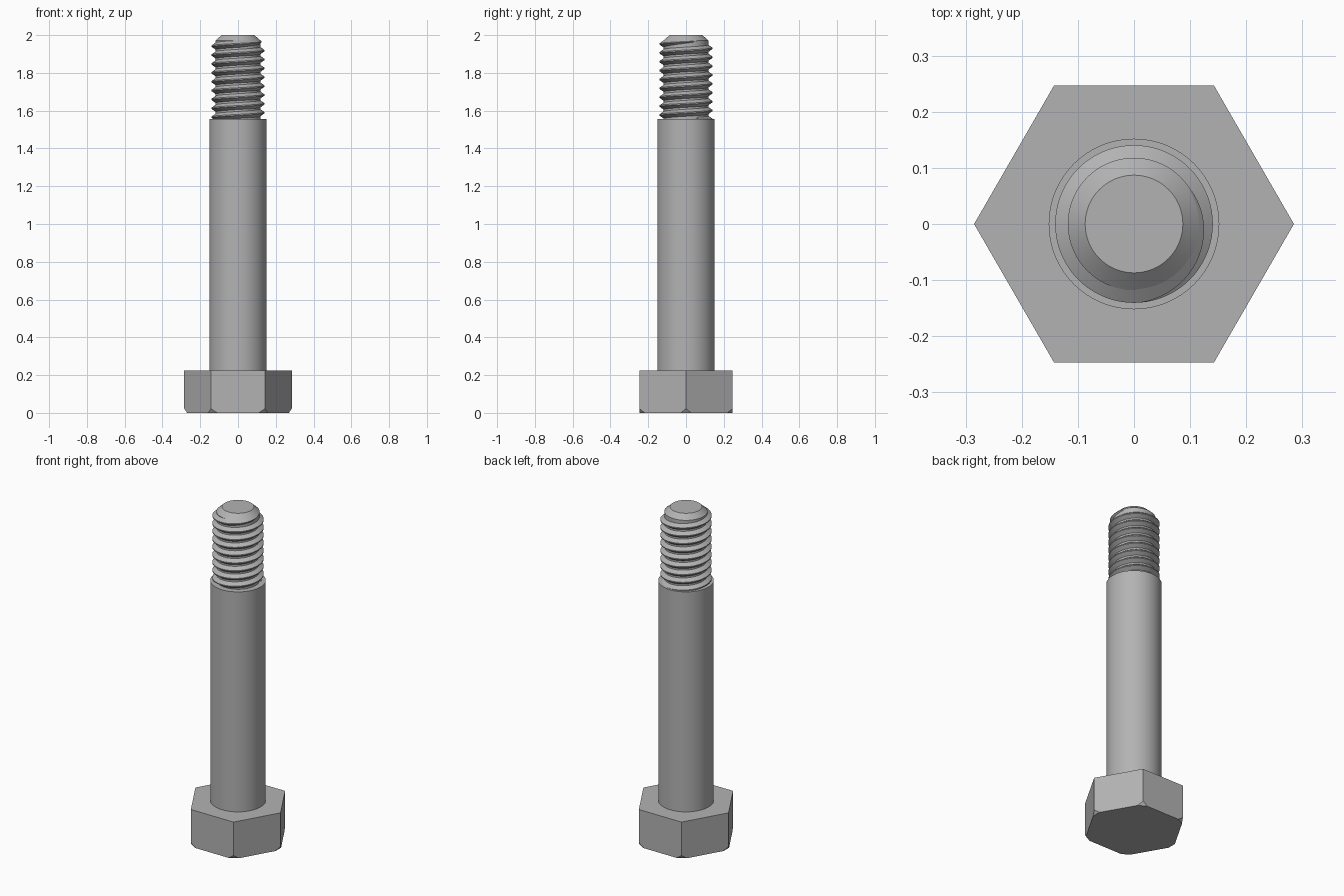
import bpy, bmesh
from math import cos, sin, pi, radians
from mathutils import Vector

cube = bpy.data.objects.get("Cube")
if cube:
    bpy.data.objects.remove(cube, do_unlink=True)

steel = bpy.data.materials.new("steel grey")
steel.use_nodes = True
colour = (0.45, 0.45, 0.45, 1)
steel.diffuse_color = colour
steel.node_tree.nodes["Principled BSDF"].inputs["Base Color"].default_value = colour


def finish(name, bm):
    bmesh.ops.recalc_face_normals(bm, faces=bm.faces)
    mesh = bpy.data.meshes.new(name)
    bm.to_mesh(mesh)
    bm.free()
    mesh.materials.append(steel)
    ob = bpy.data.objects.new(name, mesh)
    bpy.context.collection.objects.link(ob)
    bpy.ops.object.select_all(action='DESELECT')
    ob.select_set(True)
    bpy.context.view_layer.objects.active = ob
    bpy.ops.object.shade_smooth_by_angle(angle=radians(25))
    return ob


def skin(bm, rings, closed):
    """Bridge equal rings of points and cap both ends."""
    rows = [[bm.verts.new(p) for p in ring] for ring in rings]
    n = len(rows[0])
    for a, b in zip(rows, rows[1:]):
        for i in range(n):
            j = (i + 1) % n
            bm.faces.new((a[i], a[j], b[j], b[i]))
    if closed:
        bm.faces.new(rows[0])
        bm.faces.new(rows[-1])


def turned(name, profile, sides=96):
    bm = bmesh.new()
    angles = [2 * pi * i / sides for i in range(sides)]
    skin(bm, [[(r * cos(a), r * sin(a), z) for a in angles] for r, z in profile], True)
    return finish(name, bm)


# Hexagonal head with its lower corners trimmed by a cone
HEAD_TOP = 0.225
bm = bmesh.new()
corners = [(0.285 * cos(i * pi / 3), 0.285 * sin(i * pi / 3)) for i in range(6)]
skin(bm, [[(x, y, z) for x, y in corners] for z in (0, HEAD_TOP)], True)
for i in range(6):
    for offset in (-4, 0, 4):
        a = radians(60 * i + offset)
        out = Vector((cos(a), sin(a), 0))
        cut = bmesh.ops.bisect_plane(
            bm, geom=bm.verts[:] + bm.edges[:] + bm.faces[:], dist=1e-6,
            plane_co=out * 0.27, plane_no=out - Vector((0, 0, 0.65)), clear_outer=True)
        edges = [e for e in cut["geom_cut"]
                 if isinstance(e, bmesh.types.BMEdge) and e.is_boundary]
        bmesh.ops.holes_fill(bm, edges=edges, sides=0)
finish("hex_head", bm)

# Plain shank and chamfered threaded core
SHOULDER = 1.555
CORE = 0.118
turned("shank", [(0.152, HEAD_TOP - 0.01), (0.152, SHOULDER)])
turned("threaded_core", [(CORE, SHOULDER - 0.01), (CORE, 1.972), (0.087, 2.0)])

# Right-hand helical ridge that fades out below the tip
PITCH, TURNS, STEPS = 0.047, 9, 72
END_ANGLE, END_Z, DEPTH = radians(30), 1.969, 0.0225
rings = []
for k in range(TURNS * STEPS + 1):
    back = k / STEPS
    a = END_ANGLE - 2 * pi * back
    z = END_Z - PITCH * back
    grow = min(1, 0.03 + back / 0.33)
    section = [(CORE - 0.002, -0.020), (CORE + DEPTH * grow, -0.003),
               (CORE + DEPTH * grow, 0.003), (CORE - 0.002, 0.020)]
    rings.append([(r * cos(a), r * sin(a), z + h * (0.3 + 0.7 * grow)) for r, h in section])
bm = bmesh.new()
skin(bm, rings, True)
finish("screw_thread", bm)
